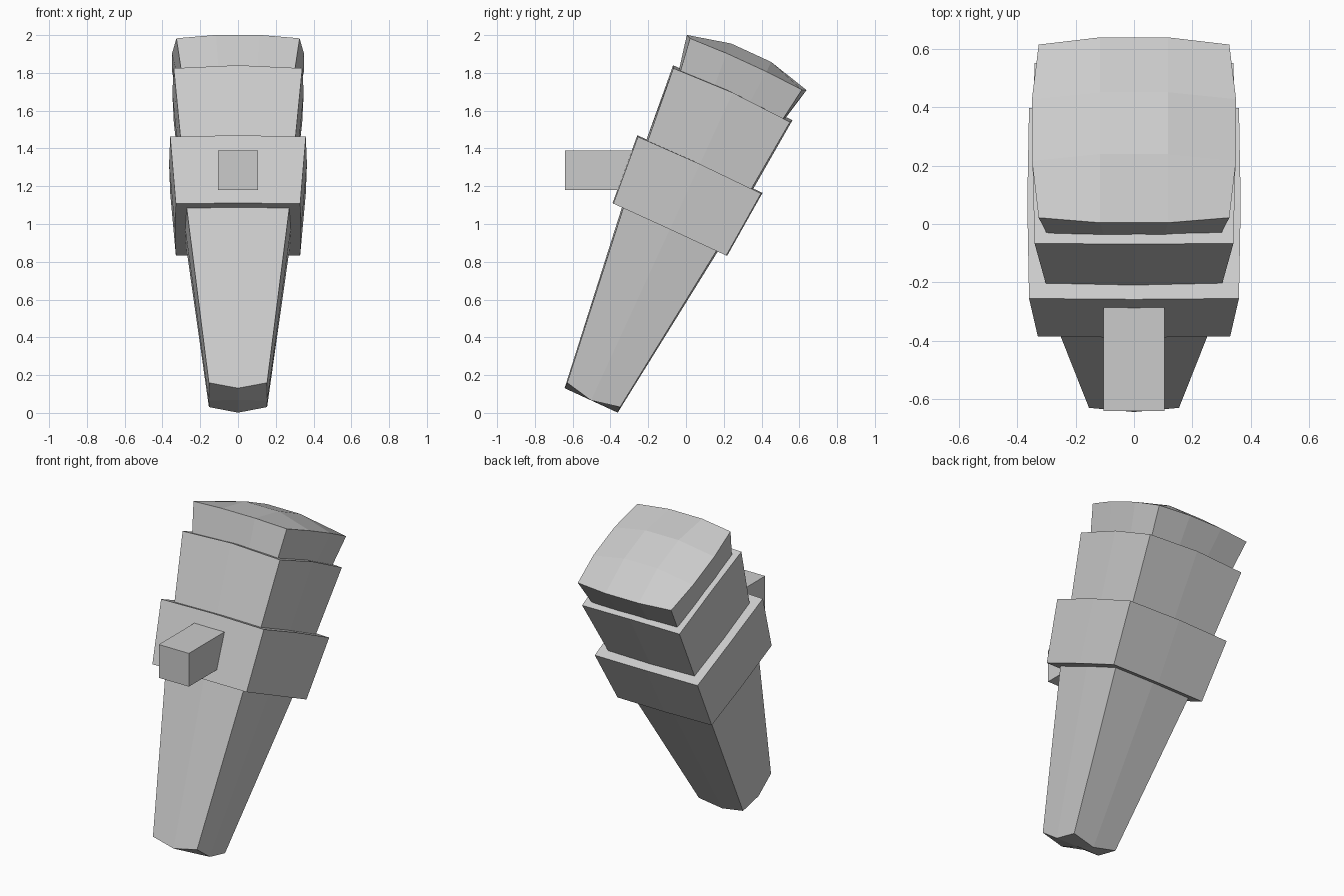
import bpy, bmesh
from mathutils import Vector

if "Cube" in bpy.data.objects:
    bpy.data.objects.remove(bpy.data.objects["Cube"])

SIN, COS = 0.418, 0.908      # backward lean of the handle axis
AXIS = -0.484                # axis offset across the lean


def place(x, t, s):
    """Local width x, depth t, height s along the leaning axis -> world."""
    t += AXIS
    return Vector((x, s * SIN + t * COS, s * COS - t * SIN))


def block(name, n, bottom, top):
    """Tapered square block with slightly bulged edges.
    Each end: (corner height, corner half, edge height, edge half, cap height)."""
    bm = bmesh.new()
    grids = []
    for sc, hc, se, he, sm in (bottom, top):
        g = {}
        for i in range(n + 1):
            for j in range(n + 1):
                u, v = 2 * i / n - 1, 2 * j / n - 1
                ei, ej = i in (0, n), j in (0, n)
                if ei and ej:
                    x, t, s = u * hc, v * hc, sc
                else:
                    x, t = u * he, v * he
                    s = se if ei or ej else sm
                g[i, j] = bm.verts.new(place(x, t, s))
        for i in range(n):
            for j in range(n):
                bm.faces.new((g[i, j], g[i + 1, j], g[i + 1, j + 1], g[i, j + 1]))
        grids.append(g)
    # side walls
    loop = ([(i, 0) for i in range(n)] + [(n, j) for j in range(n)]
            + [(n - i, n) for i in range(n)] + [(0, n - j) for j in range(n)])
    a, b = grids
    for p, q in zip(loop, loop[1:] + loop[:1]):
        bm.faces.new((a[p], a[q], b[q], b[p]))
    bmesh.ops.recalc_face_normals(bm, faces=bm.faces)
    me = bpy.data.meshes.new(name)
    bm.to_mesh(me)
    bm.free()
    bpy.context.collection.objects.link(bpy.data.objects.new(name, me))


# long tapered grip
block("grip", 2, (-0.118, 0.154, -0.15, 0.155, -0.148),
      (0.90, 0.278, 0.90, 0.286, 0.90))
# wide collar
block("collar", 2, (0.846, 0.329, 0.847, 0.334, 0.847),
      (1.222, 0.359, 1.228, 0.365, 1.228))
# upper barrel section
block("upper_section", 2, (1.20, 0.300, 1.20, 0.309, 1.20),
      (1.630, 0.340, 1.644, 0.348, 1.646))
# domed cap
block("domed_cap", 3, (1.60, 0.295, 1.60, 0.302, 1.60),
      (1.811, 0.326, 1.82, 0.349, 1.877))

# square stud sticking out of the front
bpy.ops.mesh.primitive_cube_add(size=1, location=(0, -0.39, 1.285))
stud = bpy.context.object
stud.name = "front_stud"
stud.scale = (0.21, 0.50, 0.21)
